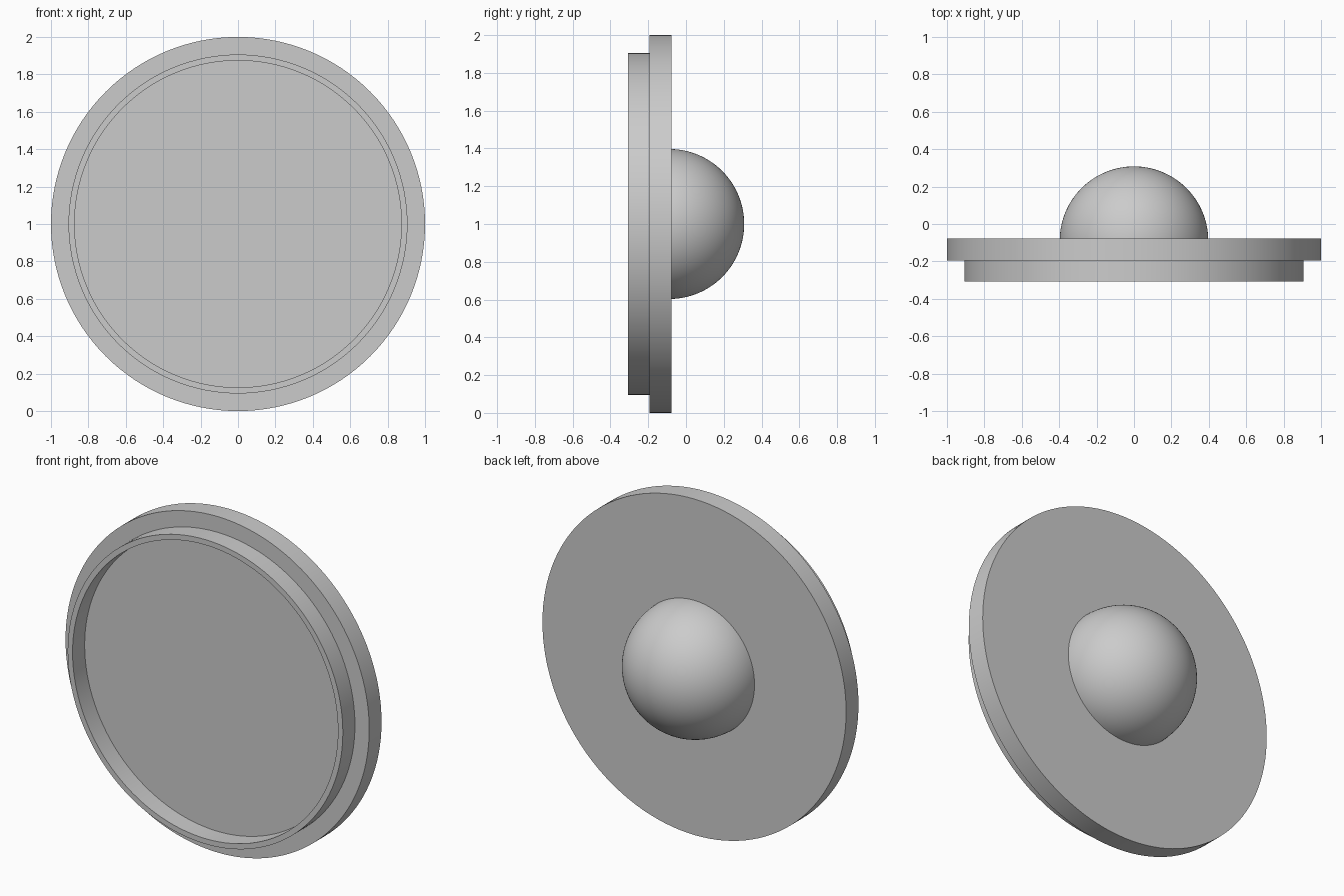
import bpy
import bmesh
import math
from mathutils import Vector

cube = bpy.data.objects.get("Cube")
if cube:
    bpy.data.objects.remove(cube, do_unlink=True)

SEGMENTS = 128
CENTRE = Vector((0, 0, 1))
FRONT, STEP, BACK, TIP = -0.308, -0.194, -0.078, 0.308
DISC_R, RIM_OUTER, RIM_INNER, KNOB_R = 1.0, 0.906, 0.874, 0.397

grey = bpy.data.materials.new("plain grey")
grey.use_nodes = True
colour = (0.6, 0.6, 0.6, 1)
grey.diffuse_color = colour
grey.node_tree.nodes["Principled BSDF"].inputs["Base Color"].default_value = colour


def lathe(name, profile):
    """Revolve (radius, y) points about the front-to-back axis."""
    bm = bmesh.new()
    verts = [bm.verts.new(CENTRE + Vector((r, y, 0))) for r, y in profile]
    edges = [bm.edges.new(pair) for pair in zip(verts, verts[1:])]
    bmesh.ops.spin(bm, geom=verts + edges, cent=CENTRE, axis=(0, 1, 0),
                   angle=math.tau, steps=SEGMENTS, use_duplicate=False)
    bmesh.ops.remove_doubles(bm, verts=bm.verts, dist=1e-5)
    bmesh.ops.recalc_face_normals(bm, faces=bm.faces)
    mesh = bpy.data.meshes.new(name)
    bm.to_mesh(mesh)
    bm.free()
    mesh.materials.append(grey)
    obj = bpy.data.objects.new(name, mesh)
    bpy.context.collection.objects.link(obj)
    bpy.ops.object.select_all(action="DESELECT")
    obj.select_set(True)
    bpy.context.view_layer.objects.active = obj
    bpy.ops.object.shade_smooth_by_angle(angle=math.radians(30))
    return obj


# Lid: wide disc with a thin raised rim around a shallow front recess
lathe("lid", [(0, STEP), (RIM_INNER, STEP), (RIM_INNER, FRONT), (RIM_OUTER, FRONT),
              (RIM_OUTER, STEP), (DISC_R, STEP), (DISC_R, BACK), (0, BACK)])

# Knob: dome on the back, its base sunk slightly into the disc
base = TIP - KNOB_R
arc = [math.pi / 2 * i / 32 for i in range(33)]
lathe("knob", [(0, base)] + [(KNOB_R * math.cos(a), base + KNOB_R * math.sin(a)) for a in arc])
